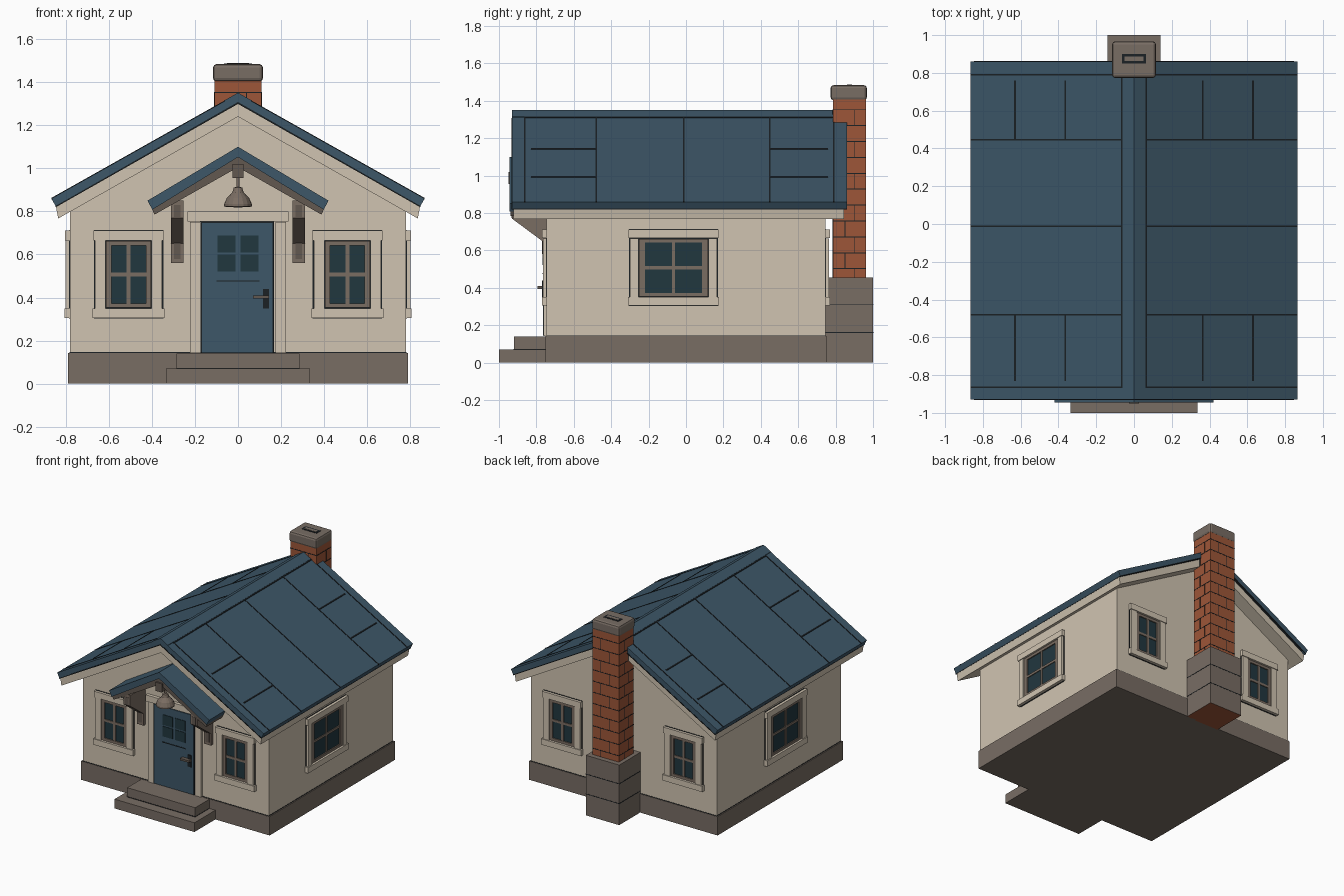
import bpy, bmesh, math
from mathutils import Matrix, Vector

if "Cube" in bpy.data.objects:
    bpy.data.objects.remove(bpy.data.objects["Cube"])


def mat(name, r, g, b):
    m = bpy.data.materials.new(name)
    lin = [((c / 255 + 0.055) / 1.055) ** 2.4 for c in (r, g, b)]
    m.diffuse_color = (*lin, 1)
    m.use_nodes = True
    m.node_tree.nodes["Principled BSDF"].inputs["Base Color"].default_value = m.diffuse_color
    return m


CREAM = mat("cream plaster", 208, 196, 177)
TEAL = mat("blue slate", 61, 87, 104)
STONE = mat("grey brown stone", 120, 109, 100)
BRICK = mat("red brick", 158, 86, 56)
GLASS = mat("dark glass", 33, 55, 63)
FRAME = mat("window wood", 122, 109, 98)
WOOD = mat("dark wood", 98, 88, 80)
INK = mat("dark seam", 27, 33, 37)


def finish(name, bm, material):
    bmesh.ops.recalc_face_normals(bm, faces=bm.faces[:])
    me = bpy.data.meshes.new(name)
    bm.to_mesh(me)
    bm.free()
    me.materials.append(material)
    ob = bpy.data.objects.new(name, me)
    bpy.context.collection.objects.link(ob)
    return ob


def box(name, x, y, z, material, matrix=None, bevel=0):
    bm = bmesh.new()
    bmesh.ops.create_cube(bm, size=1)
    for v in bm.verts:
        v.co = Vector([(r[0] + r[1]) / 2 + c * (r[1] - r[0]) for r, c in zip((x, y, z), v.co)])
    if bevel:
        bmesh.ops.bevel(bm, geom=bm.edges[:], offset=bevel, segments=2, affect='EDGES', profile=0.5)
    if matrix:
        bm.transform(matrix)
    return finish(name, bm, material)


def prism(name, pts, a, b, material, axis='y'):
    # extrude a profile: (x, z) along y, or (y, z) along x
    bm = bmesh.new()
    put = (lambda p, d: (p[0], d, p[1])) if axis == 'y' else (lambda p, d: (d, p[0], p[1]))
    lo = [bm.verts.new(put(p, a)) for p in pts]
    hi = [bm.verts.new(put(p, b)) for p in pts]
    bm.faces.new(lo)
    bm.faces.new(hi[::-1])
    n = len(pts)
    for i in range(n):
        bm.faces.new((lo[i], lo[(i + 1) % n], hi[(i + 1) % n], hi[i]))
    return finish(name, bm, material)


def gable(name, top, tip, low, inner, a, b, material):
    # symmetrical chevron slab
    m = lambda p: (-p[0], p[1])
    prism(name, [(0, top), tip, low, (0, inner), m(low), m(tip)], a, b, material)


# foundation and steps
box("foundation", (-.79, .79), (-.75, .75), (0, .142), STONE)
box("lower_step", (-.335, .335), (-1, -.74), (0, .07), STONE)
box("upper_step", (-.285, .285), (-.92, -.74), (0, .14), STONE)
box("step_seam", (-.286, .286), (-.922, -.74), (.068, .074), INK)

# walls
prism("walls", [(-.78, .14), (.78, .14), (.78, .84), (0, 1.28), (-.78, .84)], -.745, .745, CREAM)
box("wall_base_seam", (-.782, .782), (-.747, .747), (.14, .146), INK)

# main roof with cream under layer
gable("roof", 1.347, (.866, .86), (.845, .82), 1.303, -.93, .86, TEAL)
gable("roof_trim", 1.304, (.845, .821), (.835, .767), 1.24, -.922, .845, CREAM)
gable("roof_outline", 1.308, (.848, .825), (.847, .819), 1.299, -.932, .862, INK)
SLOPE = (1.347 - .86) / .866


def slope_plate(name, s, x0, x1, y0, y1, h, material):
    z = lambda x: 1.347 - SLOPE * x
    prism(name, [(s * x0, z(x0) - .005), (s * x1, z(x1) - .005),
                 (s * x1, z(x1) + h), (s * x0, z(x0) + h)], y0, y1, material)


for s in (-1, 1):
    slope_plate("ridge_cap", s, 0, .062, -.93, .86, .004, TEAL)
    slope_plate("ridge_seam", s, .062, .069, -.86, .79, .003, INK)
    for y in (-.863, -.48, -.012, .447, .79):
        slope_plate("course_seam", s, .062, .866, y - .004, y + .004, .003, INK)
    for x in (.365, .63):
        slope_plate("slate_seam", s, x - .004, x + .004, .45, .76, .003, INK)
        slope_plate("slate_seam", s, x - .004, x + .004, -.83, -.48, .003, INK)

# porch canopy, brackets and hanging lamp
gable("canopy_roof", 1.10, (.42, .85), (.398, .808), 1.052, -.945, -.74, TEAL)
gable("canopy_frame", 1.053, (.398, .809), (.388, .785), 1.005, -.937, -.74, WOOD)
box("canopy_peak_block", (-.026, .026), (-.95, -.84), (.955, 1.02), WOOD)
for s in (-1, 1):
    prism("canopy_bracket", [(-.74, .56), (-.768, .56), (-.768, .65), (-.93, .77), (-.93, .85), (-.74, .85)],
          s * .282 - .028, s * .282 + .028, FRAME, 'x')
    prism("bracket_inset", [(-.74, .58), (-.771, .58), (-.771, .655), (-.932, .775), (-.932, .83), (-.74, .83)],
          s * .282 - .016, s * .282 + .016, WOOD, 'x')

bm = bmesh.new()
outline = [(.001, .818), (.064, .822), (.064, .835), (.052, .862), (.026, .888), (.02, .91), (.008, .914), (.008, .98)]
vs = [bm.verts.new((r, 0, z)) for r, z in outline]
es = [bm.edges.new(e) for e in zip(vs, vs[1:])]
bmesh.ops.spin(bm, geom=vs + es, cent=(0, 0, 0), axis=(0, 0, 1), angle=math.tau, steps=16)
bmesh.ops.remove_doubles(bm, verts=bm.verts[:], dist=.0001)
bm.transform(Matrix.Translation((0, -.87, 0)))
finish("lamp", bm, FRAME)

# door
box("door_outline", (-.176, .168), (-.758, -.74), (.142, .752), INK)
box("door", (-.168, .16), (-.764, -.74), (.145, .745), TEAL)
for s in (-1, 1):
    box("door_side_trim", (s * .198 - .024, s * .198 + .024), (-.762, -.74), (.142, .75), CREAM)
    for z in (.522, .61):
        box("door_pane", (s * .053 - .042, s * .053 + .042), (-.768, -.75), (z, z + .077), GLASS)
box("door_head_trim", (-.235, .235), (-.77, -.74), (.752, .8), CREAM)
box("door_rail_seam", (-.1, .1), (-.767, -.75), (.474, .48), INK)
box("door_lock_plate", (.115, .145), (-.77, -.75), (.35, .44), INK)
box("door_handle", (.07, .145), (-.795, -.765), (.395, .41), WOOD)


def window(place, angle, ht, hf, hg):
    # ht, hf, hg: half widths of trim, frame and glass; outward is local -y
    M = Matrix.Translation(place) @ Matrix.Rotation(math.radians(angle), 4, 'Z')
    b = lambda n, x, d, z, m: box("window_" + n, x, (-d, .01), z, m, M)
    b("outline", (-ht + .002, ht - .002), .004, (.302, .714), INK)
    for s in (-1, 1):
        x = sorted((s * hf, s * (ht - .008)))
        b("side_trim", x, .02, (.35, .665), CREAM)
        x = sorted((s * hg, s * (hf - .003)))
        b("frame_side", x, .014, (.353, .662), FRAME)
    b("head_trim", (-ht, ht), .024, (.666, .711), CREAM)
    b("sill", (-ht - .004, ht + .004), .026, (.306, .35), CREAM)
    for z in ((.353, .373), (.642, .662)):
        b("frame_rail", (-hg, hg), .014, z, FRAME)
    b("glass", (-hg, hg), .006, (.37, .645), GLASS)
    b("upright_bar", (-.009, .009), .012, (.37, .645), FRAME)
    b("cross_bar", (-hg, hg), .012, (.498, .516), FRAME)


for s in (-1, 1):
    window((s * .508, -.745, 0), 0, .163, .107, .08)
    window((s * .508, .745, 0), 180, .163, .107, .08)
    window((s * .78, -.067, 0), s * 90, .24, .188, .152)

# chimney: stone base, brick stack and cap
base = box("chimney_base", (-.14, .14), (.74, 1.0), (0, .455), STONE)
base.data.materials.append(BRICK)
for f in base.data.polygons:
    if f.normal.z < -.5:
        f.material_index = 1
for z in (.16, .31):
    box("base_seam", (-.1415, .1415), (.74, 1.0015), (z, z + .005), INK)
box("chimney_stack", (-.11, .11), (.785, .962), (.44, 1.41), BRICK)
for i in range(11):
    z = .5 + i * .085
    if z < 1.39:
        box("brick_course_seam", (-.1115, .1115), (.7835, .9635), (z, z + .005), INK)
    top = min(z, 1.4)
    x = -.035 if i % 2 else .04
    box("brick_joint", (x - .002, x + .002), (.7835, .9635), (top - .08, top), INK)
    y = .85 if i % 2 else .9
    box("brick_joint_side", (-.1115, .1115), (y - .002, y + .002), (top - .08, top), INK)
box("chimney_cap", (-.116, .116), (.773, .967), (1.403, 1.484), STONE, bevel=.016)
box("flue_opening", (-.064, .064), (.85, .9), (1.47, 1.486), INK)
box("flue_slab", (-.05, .05), (.862, .888), (1.47, 1.488), STONE)
